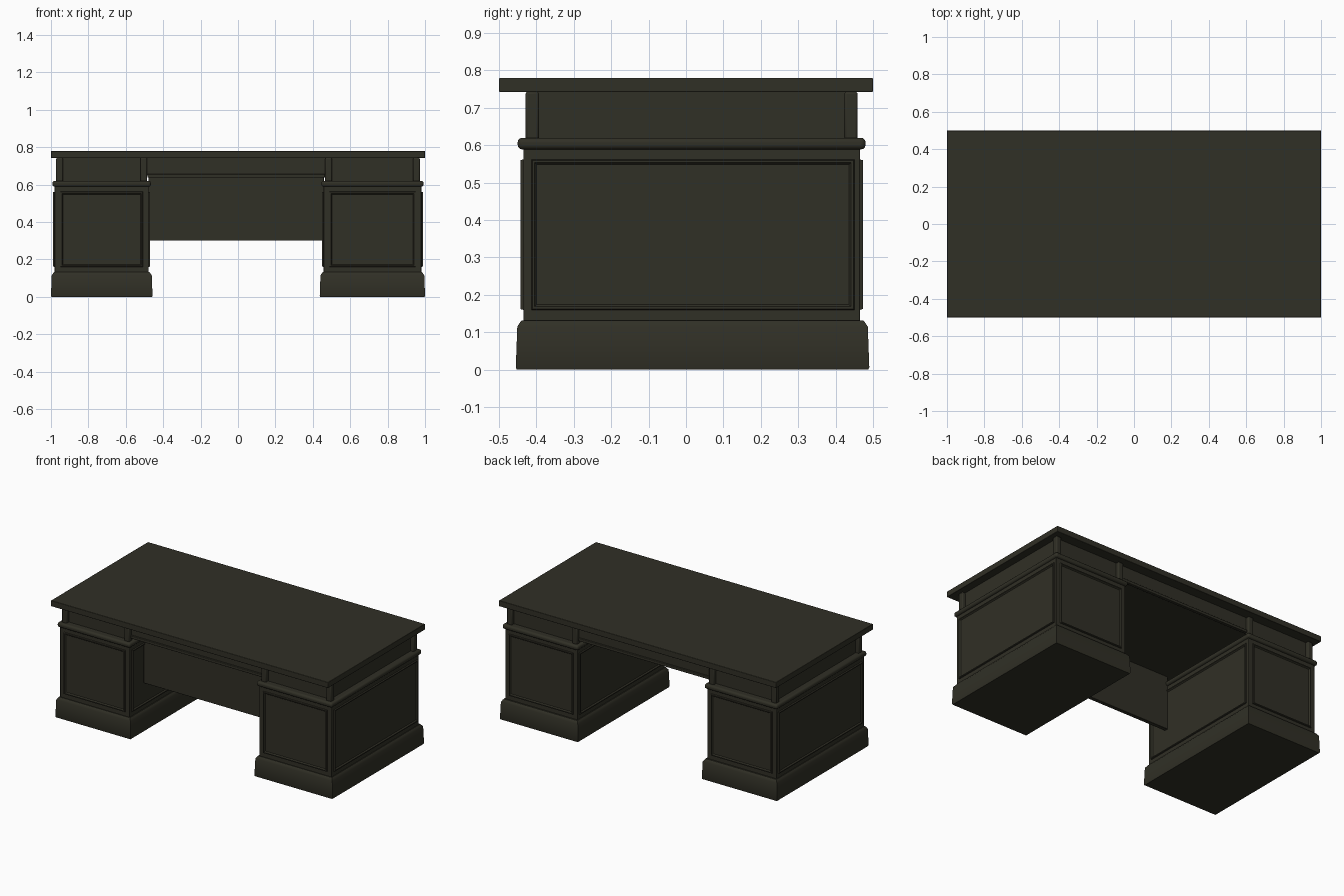
import bpy
import bmesh
from mathutils import Vector

cube = bpy.data.objects.get("Cube")
if cube:
    bpy.data.objects.remove(cube, do_unlink=True)

wood = bpy.data.materials.new("dark olive wood")
wood.use_nodes = True
OLIVE = (0.03, 0.029, 0.019, 1)
wood.diffuse_color = OLIVE
wood.node_tree.nodes["Principled BSDF"].inputs["Base Color"].default_value = OLIVE


def finish(name, bm, bevel=0.0, segments=2):
    mesh = bpy.data.meshes.new(name)
    bmesh.ops.recalc_face_normals(bm, faces=bm.faces)
    bm.to_mesh(mesh)
    bm.free()
    mesh.materials.append(wood)
    obj = bpy.data.objects.new(name, mesh)
    bpy.context.collection.objects.link(obj)
    if bevel:
        mod = obj.modifiers.new("Bevel", "BEVEL")
        mod.width = bevel
        mod.segments = segments
    bpy.ops.object.select_all(action="DESELECT")
    obj.select_set(True)
    bpy.context.view_layer.objects.active = obj
    bpy.ops.object.shade_smooth_by_angle(angle=0.6)
    return obj


def box(name, x, y, z, bevel=0.0, segments=2):
    bm = bmesh.new()
    bmesh.ops.create_cube(bm, size=1)
    for v in bm.verts:
        v.co = [(a + b) / 2 + c * (b - a) for (a, b), c in zip((x, y, z), v.co)]
    return finish(name, bm, bevel, segments)


def stack(name, x, y, profile):
    """Rectangular solid whose sides follow (inset, height) steps."""
    bm = bmesh.new()
    rings = []
    for d, z in profile:
        corners = ((x[0] + d, y[0] + d), (x[1] - d, y[0] + d),
                   (x[1] - d, y[1] - d), (x[0] + d, y[1] - d))
        rings.append([bm.verts.new((*c, z)) for c in corners])
    for low, high in zip(rings, rings[1:]):
        for i in range(4):
            j = (i + 1) % 4
            bm.faces.new((low[i], low[j], high[j], high[i]))
    bm.faces.new(rings[0][::-1])
    bm.faces.new(rings[-1])
    return finish(name, bm)


def frame(name, axis, at, out, span, z, width=0.014, rise=0.008):
    """Moulding rectangle on a wall that faces along the given axis."""
    bm = bmesh.new()
    section = ((0, 0), (0.15, 1), (0.6, 1), (1, 0))
    rings = []
    for w, r in section:
        d, h = w * width, at + out * r * rise
        ring = []
        for a, b in ((span[0] + d, z[0] + d), (span[1] - d, z[0] + d),
                     (span[1] - d, z[1] - d), (span[0] + d, z[1] - d)):
            ring.append(bm.verts.new((h, a, b) if axis == "x" else (a, h, b)))
        rings.append(ring)
    for k in range(len(rings)):
        one, two = rings[k], rings[(k + 1) % len(rings)]
        for i in range(4):
            j = (i + 1) % 4
            bm.faces.new((one[i], one[j], two[j], two[i]))
    return finish(name, bm)


# Table top with a thin lip beneath
box("table_top", (-1, 1), (-0.5, 0.5), (0.742, 0.78), 0.003)

FRONT, BACK = -0.435, 0.465
POST = 0.036


def pedestal(side, x, plinth_x):
    # Plinth with a sloped top edge
    stack(side + "_plinth", plinth_x, (-0.455, 0.49),
          ((0.003, 0), (0, 0.006), (0.004, 0.115), (0.012, 0.127), (0.016, 0.132)))
    # Cabinet body and its panel mouldings
    box(side + "_cabinet", x, (FRONT, BACK), (0.13, 0.592), 0.003)
    height = (0.16, 0.562)
    for label, at, out in (("front", FRONT, -1), ("back", BACK, 1)):
        frame(f"{side}_{label}_moulding", "y", at, out, (x[0] + 0.03, x[1] - 0.03), height)
    for label, at, out in (("low_x", x[0], -1), ("high_x", x[1], 1)):
        frame(f"{side}_{label}_moulding", "x", at, out, (FRONT + 0.022, BACK - 0.015), height)
    # Rounded waist moulding
    box(side + "_waist_moulding", (x[0] - 0.012, x[1] + 0.012),
        (FRONT - 0.015, BACK + 0.015), (0.589, 0.62), 0.012, 3)
    # Drawer section recessed between corner posts
    box(side + "_drawer_section", (x[0] + 0.03, x[1] - 0.03),
        (FRONT + 0.03, BACK - 0.03), (0.615, 0.743))
    for px in (x[0] + 0.008, x[1] - 0.008 - POST):
        for py in (FRONT + 0.006, BACK - 0.006 - POST):
            box(side + "_corner_post", (px, px + POST), (py, py + POST), (0.615, 0.743), 0.006)


pedestal("right", (-0.98, -0.478), (-1, -0.457))
pedestal("left", (0.458, 0.98), (0.437, 1))

# Centre drawer between the pedestals, with a lower rail front and back
box("centre_drawer", (-0.51, 0.49), (FRONT + 0.03, BACK - 0.03), (0.65, 0.743))
for label, y in (("front", FRONT + 0.02), ("back", BACK - 0.04)):
    box(label + "_centre_rail", (-0.485, 0.465), (y, y + 0.02), (0.637, 0.656), 0.003)

# Modesty panel
box("modesty_panel", (-0.479, 0.459), (-0.29, -0.265), (0.3, 0.655), 0.003)
